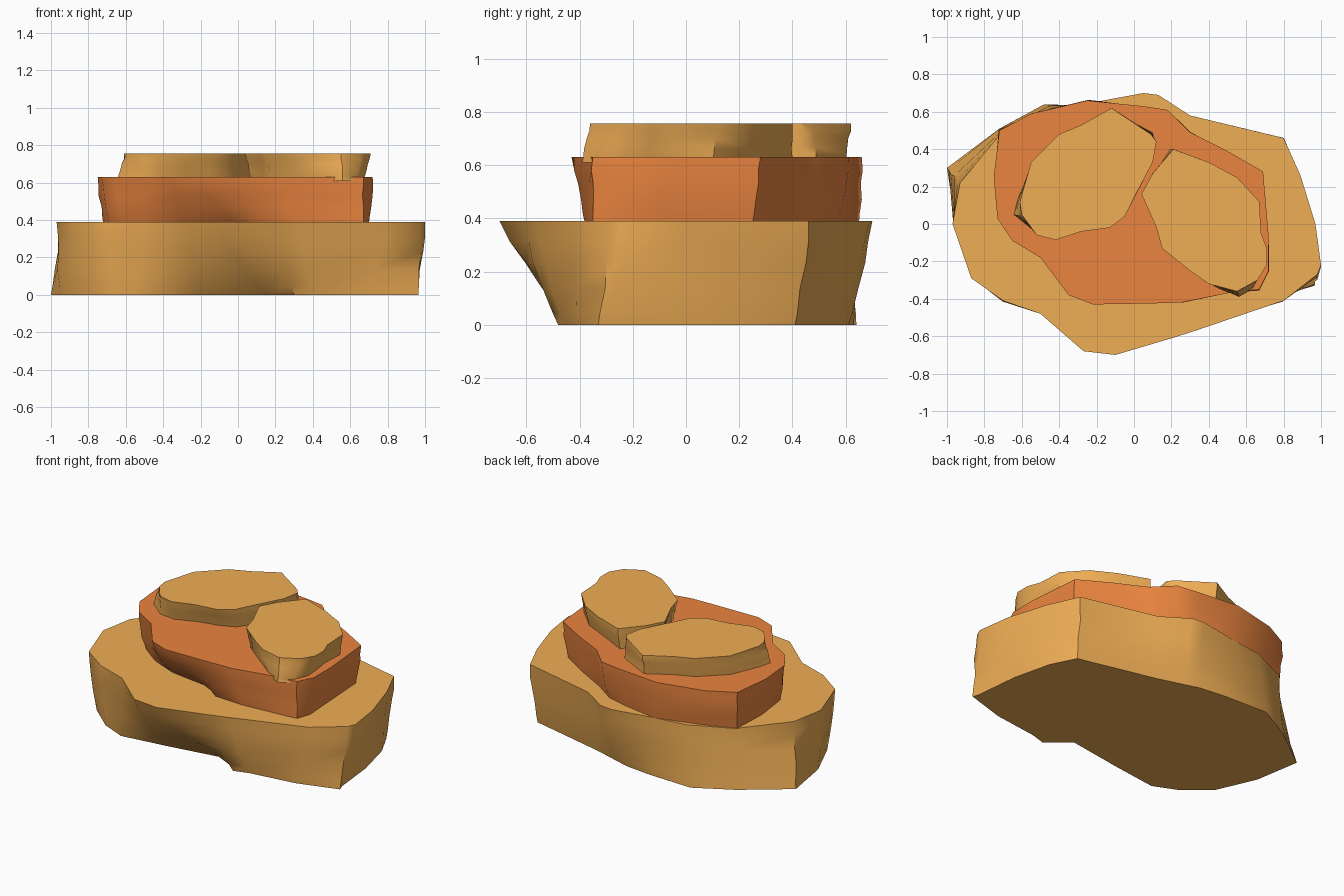
import bpy, bmesh, math, random

random.seed(4)

def material(name, colour):
    m = bpy.data.materials.new(name)
    m.diffuse_color = colour
    return m

tan = material("tan_stone", (0.86, 0.42, 0.09, 1))
orange = material("orange_stone", (0.83, 0.235, 0.05, 1))

def slab(name, mat, z0, z1, outline, rough, bulge):
    """Flat rock slab; each outline entry is top x, top y, bottom x, bottom y."""
    bm = bmesh.new()
    rings = []
    for t in (0, 0.12, 0.35, 0.6, 0.8, 1):
        ring = []
        for tx, ty, bx, by in outline:
            j = rough if 0.2 < t < 0.9 else 0
            # overhanging sides swell outwards
            overhang = math.hypot(tx, ty) > math.hypot(bx, by)
            s = t + (bulge * t * (1 - t) if overhang else 0)
            x = bx + (tx - bx) * s + random.uniform(-j, j)
            y = by + (ty - by) * s + random.uniform(-j, j)
            ring.append(bm.verts.new((x, y, z0 + (z1 - z0) * t)))
        rings.append(ring)
    n = len(outline)
    for a, b in zip(rings, rings[1:]):
        for i in range(n):
            k = (i + 1) % n
            bm.faces.new((a[i], a[k], b[k], b[i]))
    bm.faces.new(rings[-1])
    bm.faces.new(rings[0][::-1])
    bmesh.ops.recalc_face_normals(bm, faces=bm.faces)
    me = bpy.data.meshes.new(name)
    bm.to_mesh(me)
    bm.free()
    me.materials.append(mat)
    ob = bpy.data.objects.new(name, me)
    bpy.context.collection.objects.link(ob)
    bpy.ops.object.select_all(action='DESELECT')
    ob.select_set(True)
    bpy.context.view_layer.objects.active = ob
    bpy.ops.object.shade_smooth_by_angle(angle=math.radians(42))

# Wide bottom slab with a notch under its front edge
slab("base_slab", tan, 0, 0.39, [
    (1.0, -0.22, 0.95, -0.29), (0.97, 0.0, 0.92, 0.0), (0.89, 0.26, 0.86, 0.25),
    (0.8, 0.46, 0.78, 0.41), (0.3, 0.58, 0.27, 0.53), (0.13, 0.69, 0.1, 0.58),
    (0.05, 0.7, 0.0, 0.61), (-0.22, 0.65, -0.18, 0.63), (-0.44, 0.62, -0.48, 0.64),
    (-0.7, 0.5, -0.72, 0.51), (-0.93, 0.22, -1.0, 0.3), (-0.97, 0.0, -0.95, 0.0),
    (-0.87, -0.29, -0.84, -0.25), (-0.7, -0.41, -0.68, -0.39), (-0.5, -0.48, -0.52, -0.46),
    (-0.27, -0.68, -0.22, -0.42), (-0.1, -0.7, 0.16, -0.36), (0.22, -0.605, 0.3, -0.48),
    (0.33, -0.57, 0.4, -0.45), (0.8, -0.41, 0.7, -0.41), (0.98, -0.27, 0.965, -0.33),
], 0.007, 0.5)

# Middle slab
slab("middle_slab", orange, 0.385, 0.63, [
    (0.72, -0.07, 0.69, -0.1), (0.69, 0.28, 0.67, 0.25), (0.5, 0.39, 0.48, 0.37),
    (0.3, 0.49, 0.28, 0.48), (0.18, 0.61, 0.15, 0.57), (0.05, 0.63, 0.0, 0.61),
    (-0.25, 0.66, -0.22, 0.65), (-0.55, 0.59, -0.5, 0.57), (-0.72, 0.5, -0.71, 0.49),
    (-0.75, 0.25, -0.72, 0.25), (-0.73, 0.03, -0.69, 0.02), (-0.65, -0.09, -0.61, -0.07),
    (-0.5, -0.18, -0.49, -0.16), (-0.35, -0.38, -0.3, -0.24), (-0.22, -0.43, -0.02, -0.28),
    (0.08, -0.425, 0.1, -0.37), (0.25, -0.42, 0.3, -0.38), (0.5, -0.37, 0.58, -0.36),
    (0.67, -0.35, 0.67, -0.35), (0.72, -0.25, 0.7, -0.26),
], 0.006, 0.6)

# Two small stepping slabs on top
slab("upper_left_slab", tan, 0.62, 0.757, [
    (-0.12, 0.62, -0.12, 0.6), (0.09, 0.48, 0.1, 0.49), (0.12, 0.44, 0.11, 0.42),
    (0.1, 0.33, 0.08, 0.32), (0.0, 0.14, 0.0, 0.16), (-0.05, 0.04, -0.06, 0.07),
    (-0.13, -0.02, -0.16, 0.03), (-0.28, -0.04, -0.29, 0.0), (-0.42, -0.085, -0.42, -0.05),
    (-0.52, -0.06, -0.53, -0.04), (-0.6, 0.05, -0.645, 0.05), (-0.61, 0.12, -0.62, 0.14),
    (-0.55, 0.33, -0.54, 0.32), (-0.4, 0.48, -0.39, 0.46), (-0.28, 0.53, -0.27, 0.51),
], 0.004, 0.3)
slab("upper_right_slab", tan, 0.61, 0.757, [
    (0.21, 0.4, 0.19, 0.4), (0.4, 0.33, 0.38, 0.3), (0.55, 0.25, 0.53, 0.23),
    (0.67, 0.12, 0.66, 0.1), (0.68, -0.05, 0.65, -0.05), (0.71, -0.13, 0.66, -0.14),
    (0.71, -0.22, 0.67, -0.25), (0.66, -0.3, 0.63, -0.35), (0.55, -0.36, 0.56, -0.39),
    (0.4, -0.32, 0.46, -0.34), (0.3, -0.25, 0.32, -0.23), (0.15, -0.13, 0.18, -0.12),
    (0.12, -0.02, 0.14, 0.0), (0.04, 0.16, 0.07, 0.16), (0.1, 0.27, 0.11, 0.27),
], 0.004, 0.3)
